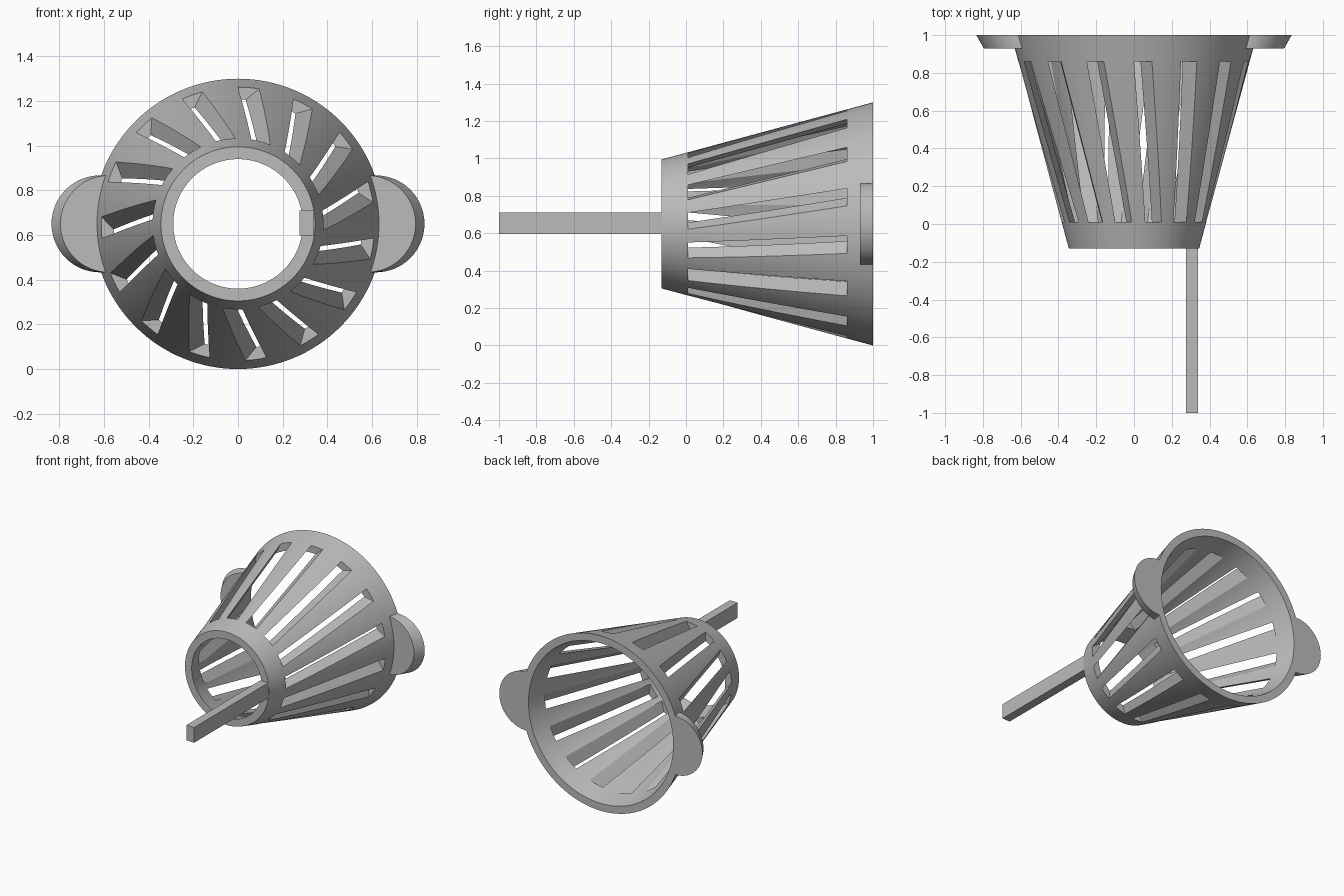
import bpy, bmesh, math
from mathutils import Matrix, Vector

cube = bpy.data.objects.get("Cube")
if cube:
    bpy.data.objects.remove(cube)

CENTRE_Z = 0.65
FRONT, BACK = -0.13, 1.0
R_FRONT, R_BACK, WALL = 0.345, 0.65, 0.055
SLOTS = 15

grey = bpy.data.materials.new("light_grey")
grey.use_nodes = True
grey.diffuse_color = (0.5, 0.5, 0.5, 1)
grey.node_tree.nodes["Principled BSDF"].inputs["Base Color"].default_value = (0.5, 0.5, 0.5, 1)


def outer_radius(y):
    return R_FRONT + (R_BACK - R_FRONT) * (y - FRONT) / (BACK - FRONT)


def make_object(name, bm):
    bmesh.ops.recalc_face_normals(bm, faces=bm.faces)
    mesh = bpy.data.meshes.new(name)
    bm.to_mesh(mesh)
    bm.free()
    mesh.materials.append(grey)
    obj = bpy.data.objects.new(name, mesh)
    bpy.context.collection.objects.link(obj)
    return obj


def loft(bm, loops):
    """Solid between two matching loops of points."""
    a, b = [[bm.verts.new(p) for p in loop] for loop in loops]
    n = len(a)
    for i in range(n):
        j = (i + 1) % n
        bm.faces.new((a[i], a[j], b[j], b[i]))
    bm.faces.new(a)
    bm.faces.new(b)


def ring(x, y, radius, n):
    return [Vector((x + radius * math.sin(math.tau * i / n), y,
                    CENTRE_Z + radius * math.cos(math.tau * i / n))) for i in range(n)]


def disc_solid(name, ends, n):
    bm = bmesh.new()
    loft(bm, [ring(x, y, r, n) for x, y, r in ends])
    return make_object(name, bm)


def apply_boolean(target, other, operation):
    mod = target.modifiers.new(operation, 'BOOLEAN')
    mod.object, mod.operation, mod.solver = other, operation, 'EXACT'
    mod.use_self = operation == 'DIFFERENCE'
    bpy.context.view_layer.objects.active = target
    bpy.ops.object.modifier_apply(modifier=mod.name)
    bpy.data.objects.remove(other)


# Tapered basket with a side lug on each side of the wide rim
basket = disc_solid("slotted_basket", [(0, FRONT, R_FRONT), (0, BACK, R_BACK)], 128)
for side in (-1, 1):
    lug = disc_solid("lug", [(side * 0.578, 0.93, 0.217), (side * 0.618, BACK, 0.217)], 64)
    apply_boolean(basket, lug, 'UNION')

# Hollow inside
ends = [(0, y, outer_radius(y) - WALL) for y in (FRONT - 0.1, BACK + 0.1)]
apply_boolean(basket, disc_solid("hollow_cutter", ends, 128), 'DIFFERENCE')

# Slanted slots, cut obliquely through the wall
bm = bmesh.new()
slant = Vector((1.25, 0, 1))
corners = [(0.06, 0.01), (0.145, 0.01), (0.095, 0.86), (0.0, 0.86)]
edge = [Vector((x, y, math.sqrt(outer_radius(y) ** 2 - x * x))) for x, y in corners]
for k in range(SLOTS):
    turn = Matrix.Rotation(math.tau * k / SLOTS, 3, 'Y')
    shift = Vector((0, 0, CENTRE_Z))
    loft(bm, [[turn @ (p + slant * depth) + shift for p in edge] for depth in (-0.1, 0.04)])
apply_boolean(basket, make_object("slot_cutter", bm), 'DIFFERENCE')

bpy.ops.object.select_all(action='DESELECT')
basket.select_set(True)
bpy.context.view_layer.objects.active = basket
bpy.ops.object.shade_smooth_by_angle(angle=math.radians(25))

# Square handle bar reaching forward from the narrow rim
bm = bmesh.new()
x0, x1, z0, z1 = 0.275, 0.34, 0.597, 0.71
loft(bm, [[(x0, y, z0), (x1, y, z0), (x1, y, z1), (x0, y, z1)] for y in (-1, FRONT)])
make_object("handle_bar", bm)
